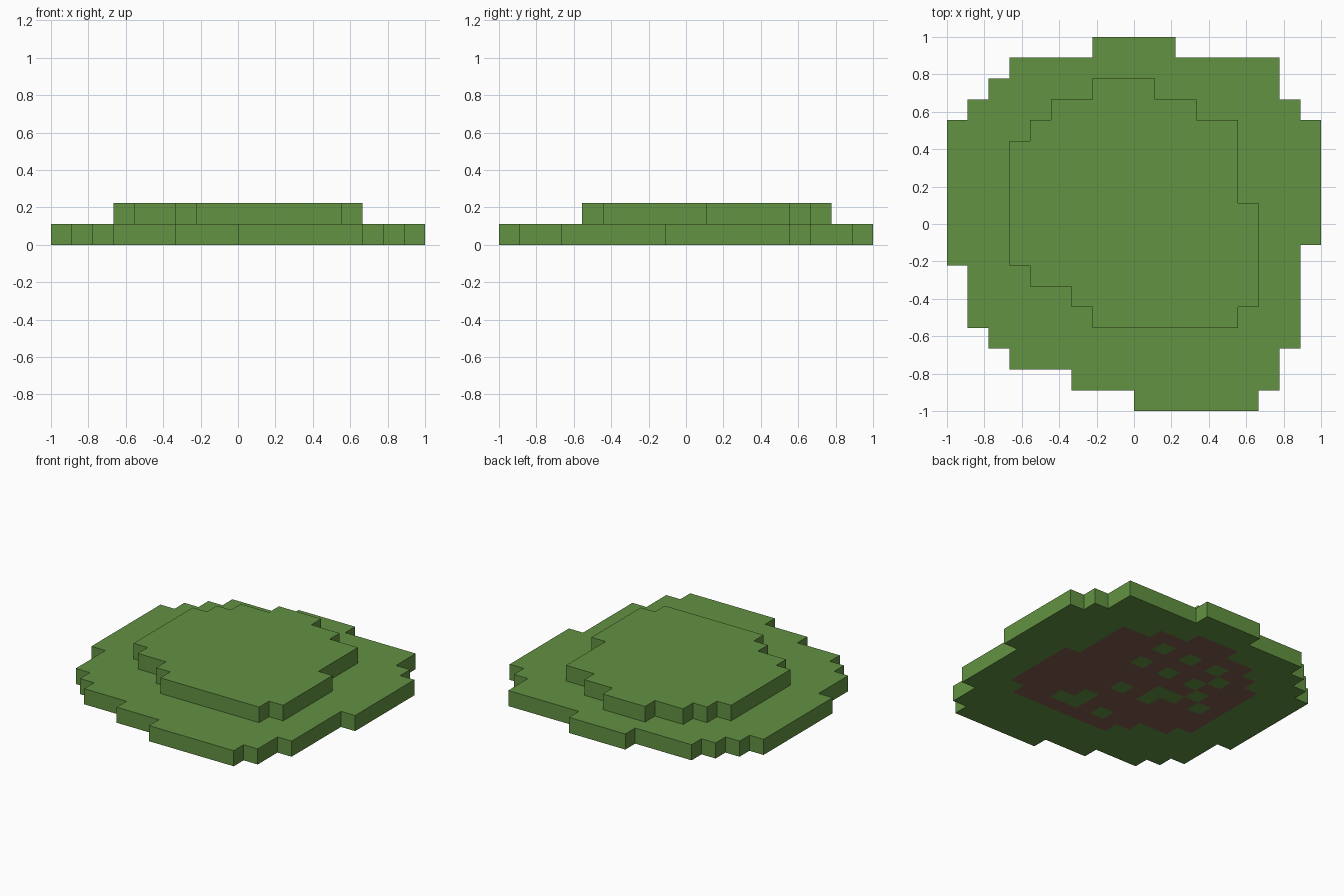
import bpy
import bmesh

CELL = 1 / 9      # the model sits on an 18 x 18 block grid
HALF = 9

cube = bpy.data.objects.get("Cube")
if cube:
    bpy.data.objects.remove(cube, do_unlink=True)


def linear(c):
    c /= 255
    return c / 12.92 if c <= 0.04045 else ((c + 0.055) / 1.055) ** 2.4


def material(name, rgb):
    mat = bpy.data.materials.new(name)
    mat.use_nodes = True
    colour = (*[linear(c) for c in rgb], 1)
    mat.diffuse_color = colour
    bsdf = mat.node_tree.nodes["Principled BSDF"]
    bsdf.inputs["Base Color"].default_value = colour
    bsdf.inputs["Roughness"].default_value = 0.9
    return mat


grass = material("grass_green", (99, 146, 66))
soil = material("soil_brown", (128, 92, 74))


def cells_of(first_row, spans):
    """Block cells from (row count, first column, end column) spans."""
    cells, row = set(), first_row
    for count, start, end in spans:
        for y in range(row, row + count):
            cells.update((x, y) for x in range(start, end))
        row += count
    return cells


def layer(name, cells, level, soil_cells=()):
    """One-block-high slab; underside cells in soil_cells become soil."""
    bm = bmesh.new()
    corners = {}

    def corner(x, y):
        if (x, y) not in corners:
            corners[x, y] = bm.verts.new(
                ((x - HALF) * CELL, (y - HALF) * CELL, level * CELL))
        return corners[x, y]

    # Underside, one face per block
    for x, y in sorted(cells):
        face = bm.faces.new([corner(x, y), corner(x, y + 1),
                             corner(x + 1, y + 1), corner(x + 1, y)])
        face.material_index = int((x, y) in soil_cells)

    # Raise to full height
    result = bmesh.ops.extrude_face_region(bm, geom=bm.faces[:], use_keep_orig=True)
    raised = [v for v in result["geom"] if isinstance(v, bmesh.types.BMVert)]
    bmesh.ops.translate(bm, verts=raised, vec=(0, 0, CELL))
    bmesh.ops.recalc_face_normals(bm, faces=bm.faces[:])

    # Only the underside carries soil; merge flat sides and top
    bm.normal_update()
    for face in bm.faces:
        if face.normal.z > -0.5:
            face.material_index = 0
    edges = [e for e in bm.edges if all(f.normal.z > -0.5 for f in e.link_faces)]
    bmesh.ops.dissolve_limit(bm, angle_limit=0.01, verts=raised, edges=edges)

    mesh = bpy.data.meshes.new(name)
    bm.to_mesh(mesh)
    bm.free()
    mesh.materials.append(grass)
    if soil_cells:
        mesh.materials.append(soil)
    obj = bpy.data.objects.new(name, mesh)
    bpy.context.collection.objects.link(obj)
    return obj


# Wide lower layer and smaller raised layer, front row to back row
lower = cells_of(0, [(1, 9, 15), (1, 6, 16), (1, 3, 16), (1, 2, 17), (3, 1, 17),
                     (1, 0, 17), (6, 0, 18), (1, 1, 17), (1, 2, 16), (1, 3, 16),
                     (1, 7, 11)])
upper = cells_of(4, [(1, 7, 14), (1, 6, 15), (1, 4, 15), (3, 3, 15), (3, 3, 14),
                     (1, 4, 14), (1, 5, 12), (1, 7, 10)])

# Grass blocks scattered in the soil patch beneath the raised layer
specks = {(10, 13), (10, 11), (8, 13), (8, 11), (6, 13), (5, 12), (6, 11),
          (5, 10), (4, 9), (9, 8), (8, 5), (11, 5), (10, 5), (10, 6),
          (7, 8), (7, 9), (6, 9)}

layer("lower_grass_layer", lower, 0, upper - specks)
layer("upper_grass_layer", upper, 1)
